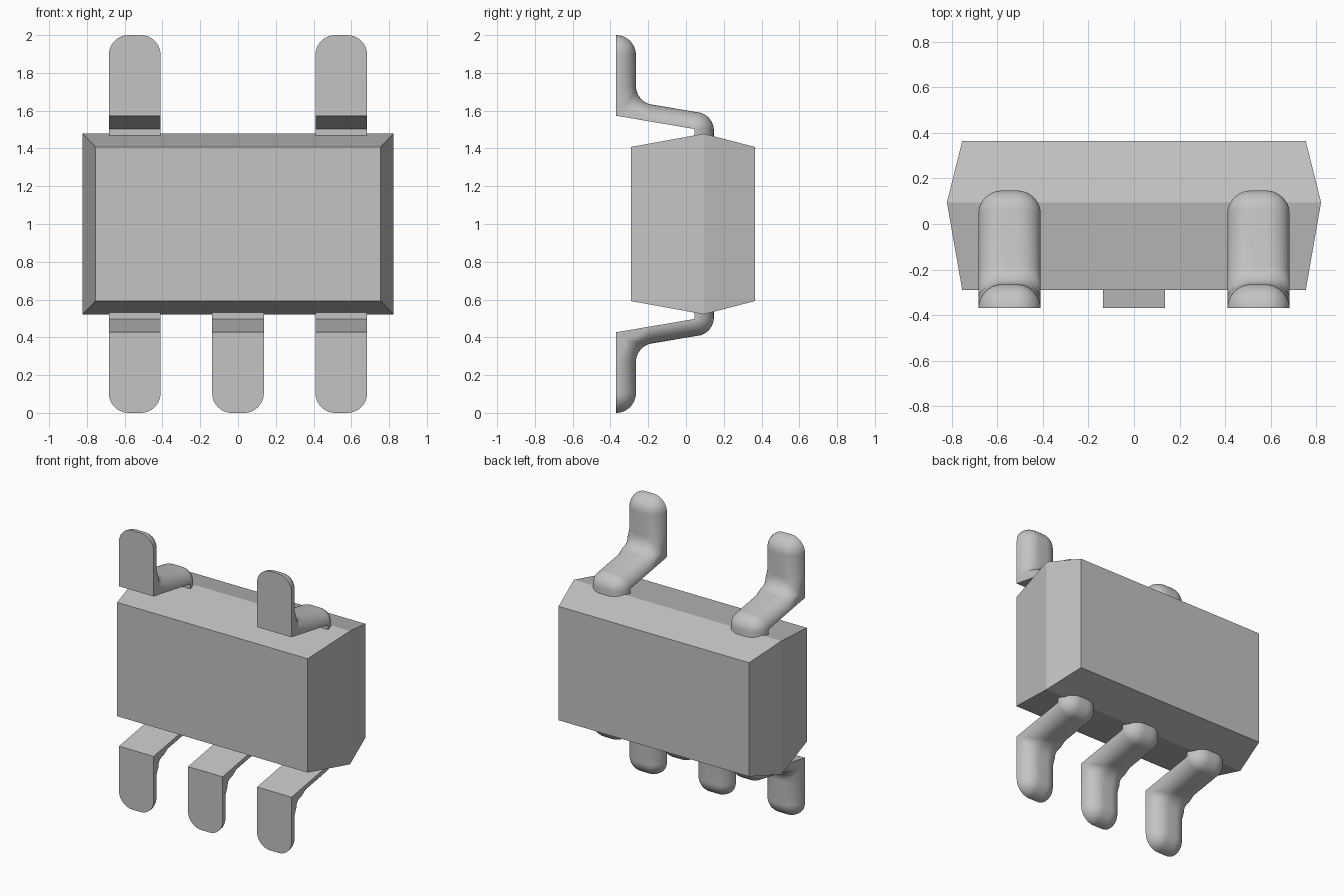
import bpy, bmesh
from math import sin, cos, pi, atan2
from mathutils import Vector

cube = bpy.data.objects.get("Cube")
if cube:
    bpy.data.objects.remove(cube, do_unlink=True)

grey = bpy.data.materials.new("light_grey")
grey.use_nodes = True
colour = (0.55, 0.55, 0.55, 1)
grey.diffuse_color = colour
grey.node_tree.nodes["Principled BSDF"].inputs["Base Color"].default_value = colour


def finish(bm, name, smooth=False):
    bmesh.ops.remove_doubles(bm, verts=bm.verts, dist=0.0005)
    bmesh.ops.recalc_face_normals(bm, faces=bm.faces)
    mesh = bpy.data.meshes.new(name)
    bm.to_mesh(mesh)
    bm.free()
    mesh.materials.append(grey)
    obj = bpy.data.objects.new(name, mesh)
    bpy.context.collection.objects.link(obj)
    if smooth:
        bpy.ops.object.select_all(action='DESELECT')
        obj.select_set(True)
        bpy.context.view_layer.objects.active = obj
        bpy.ops.object.shade_smooth_by_angle(angle=0.6)
    return obj


def loft(bm, rings):
    """Skin closed rings of points and cap both ends."""
    loops = [[bm.verts.new(p) for p in ring] for ring in rings]
    n = len(loops[0])
    for a, b in zip(loops, loops[1:]):
        for i in range(n):
            j = (i + 1) % n
            bm.faces.new((a[i], a[j], b[j], b[i]))
    bm.faces.new(loops[0])
    bm.faces.new(loops[-1])


# Package body: two tapered halves meeting at a waist
def rectangle(y, hx, hz):
    return [(sx * hx, y, 1 + sz * hz) for sx, sz in ((-1, -1), (1, -1), (1, 1), (-1, 1))]


bm = bmesh.new()
loft(bm, [rectangle(-0.29, 0.755, 0.408), rectangle(0.095, 0.822, 0.478),
          rectangle(0.365, 0.755, 0.408)])
finish(bm, "package_body")

# Lead bend: points are (y, z); each station is (inner, outer, depth, width scale)
STEPS = 10
R = 0.105                      # edge rounding
FLAT = 0.032                   # half width of the flat strip on the rounded side
FOOT, SHANK, NECK = 0.105, 0.09, 0.102
heel = Vector((-0.37, 0.427))
knee = Vector((0.045, 0.497))
along = (knee - heel).normalized()
down = Vector((along.y, -along.x))
tilt = atan2(down.y, down.x)


def lead_stations():
    st = []
    # rounded toe
    for i in range(STEPS + 1):
        b = pi / 2 * (1 - i / STEPS)
        inner = Vector((heel.x, R * (1 - sin(b))))
        st.append((inner, inner + Vector((FOOT * cos(b), 0)), FOOT * cos(b), cos(b)))
    # concave fillet at the heel
    fillet = 0.1
    cy = heel.x + FOOT + fillet
    base = heel + down * (SHANK + fillet)
    centre = base + along * ((cy - base.x) / along.x)
    for i in range(STEPS + 1):
        f = i / STEPS
        n = Vector((cos(tilt * f), sin(tilt * f)))
        depth = FOOT + (SHANK - FOOT) * f
        outer = centre - n * fillet
        inner = heel if 0 < i < STEPS else outer - n * depth
        st.append((inner, outer, depth, 1))
    # convex bend at the knee
    for i in range(STEPS + 1):
        f = i / STEPS
        n = Vector((cos(tilt * (1 - f)), sin(tilt * (1 - f))))
        depth = SHANK + (NECK - SHANK) * f
        st.append((knee, knee + n * depth, depth, 1))
    # neck entering the body
    top = Vector((knee.x, 0.6))
    st.append((top, top + Vector((NECK, 0)), NECK, 1))
    return st


def section(x, inner, outer, depth, scale):
    n = (outer - inner).normalized() if depth > 1e-6 else Vector((1, 0))
    half = [(FLAT + R * scale, inner)]
    for i in range(STEPS + 1):
        a = pi / 2 * i / STEPS
        half.append((FLAT + R * scale * cos(a), outer - n * depth * (1 - sin(a))))
    ring = half + [(-w, p) for w, p in reversed(half)]
    return [Vector((x + w, p.x, p.y)) for w, p in ring]


def make_lead(name, x, upper):
    rings = [section(x, *s) for s in lead_stations()]
    if upper:
        for ring in rings:
            for p in ring:
                p.z = 2 - p.z
    bm = bmesh.new()
    loft(bm, rings)
    finish(bm, name, True)


PITCH = 0.547
for name, x, upper in (("lower_right_lead", -PITCH, False), ("lower_middle_lead", 0, False),
                       ("lower_left_lead", PITCH, False), ("upper_right_lead", -PITCH, True),
                       ("upper_left_lead", PITCH, True)):
    make_lead(name, x, upper)
